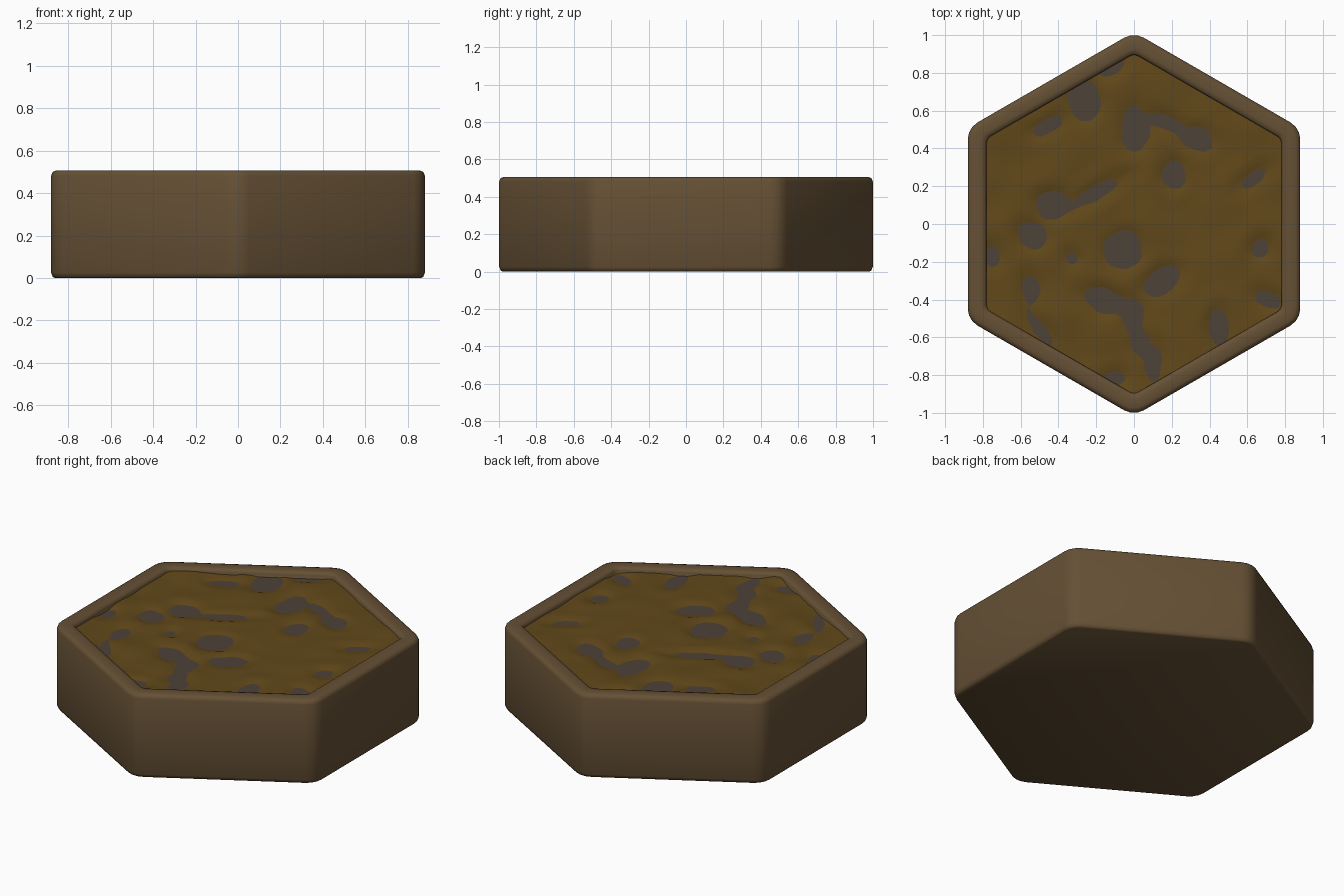
import bpy, bmesh, math
from mathutils import Vector, noise

if "Cube" in bpy.data.objects:
    bpy.data.objects.remove(bpy.data.objects["Cube"])

STONE_Z = 0.47


def finish(name, bm, color):
    bmesh.ops.recalc_face_normals(bm, faces=bm.faces)
    me = bpy.data.meshes.new(name)
    bm.to_mesh(me)
    bm.free()
    for p in me.polygons:
        p.use_smooth = True
    mat = bpy.data.materials.new(name + "_colour")
    mat.diffuse_color = (*color, 1)
    mat.use_nodes = True
    mat.node_tree.nodes["Principled BSDF"].inputs["Base Color"].default_value = mat.diffuse_color
    me.materials.append(mat)
    ob = bpy.data.objects.new(name, me)
    bpy.context.collection.objects.link(ob)
    return ob


def hex_ring(bm, apothem, z, radius):
    # hexagon with a point on +y and rounded corners
    centre = (apothem - radius) / math.cos(math.pi / 6)
    verts = []
    for i in range(6):
        a = math.radians(90 + 60 * i)
        for d in (-30, -10, 10, 30):
            b = a + math.radians(d)
            verts.append(bm.verts.new((centre * math.cos(a) + radius * math.cos(b),
                                       centre * math.sin(a) + radius * math.sin(b), z)))
    return verts


# tile body: rounded hexagonal tray with a shallow recess
bm = bmesh.new()
profile = [(0.862, 0, .09), (0.873, 0.006, .1), (0.88, 0.025, .104),
           (0.88, 0.482, .104), (0.873, 0.5, .1), (0.855, 0.507, .09),
           (0.81, 0.507, .06), (0.79, 0.503, .05), (0.782, 0.49, .05), (0.78, 0.44, .05)]
rings = [hex_ring(bm, *p) for p in profile]
for lo, hi in zip(rings, rings[1:]):
    n = len(lo)
    for i in range(n):
        j = (i + 1) % n
        bm.faces.new((lo[i], lo[j], hi[j], hi[i]))
bm.faces.new(rings[0])
bm.faces.new(rings[-1])
finish("tile_body", bm, (0.13, 0.08, 0.035))

# flat stone layer that shows through the soil
bm = bmesh.new()
bm.faces.new(hex_ring(bm, 0.782, STONE_Z, 0.05))
finish("stone_layer", bm, (0.075, 0.055, 0.04))

# dips in the soil: x, y, half length, half width, angle
DIPS = [(-.26, .65, .09, .11, 0), (-.45, .52, .08, .04, 25), (-.12, .83, .09, .04, 25),
        (.01, .51, .08, .12, 0), (.17, .53, .13, .04, -25), (.33, .45, .09, .06, -20),
        (.21, .26, .06, .08, 0), (.63, .24, .08, .035, 35), (-.43, .1, .09, .08, 0),
        (-.22, .15, .16, .035, 30), (-.54, -.06, .08, .07, 0), (-.06, -.14, .1, .1, 0),
        (.15, -.3, .11, .065, 30), (-.15, -.41, .13, .06, -20), (0, -.5, .06, .09, 0),
        (.03, -.63, .05, .09, 20), (.1, -.74, .045, .1, 0), (.45, -.55, .055, .1, 0),
        (-.55, -.35, .045, .08, 0), (-.5, -.55, .13, .035, -60), (.67, -.13, .045, .05, 0),
        (-.75, -.17, .04, .06, 0), (.71, -.4, .07, .045, -30), (-.1, -.82, .06, .04, 0),
        (-.33, -.18, .03, .035, 0)]


def soil_height(p):
    q = p + 0.02 * Vector((noise.noise(p * 9), noise.noise(p * 9 + Vector((7, 3, 5))), 0))
    d = 9
    for x, y, a, b, ang in DIPS:
        c, s = math.cos(math.radians(ang)), math.sin(math.radians(ang))
        u, v = q.x - x, q.y - y
        e = math.hypot((u * c + v * s) / a, (v * c - u * s) / b)
        d = min(d, (e - 1) * min(a, b))
    edge = max(-0.015, min(0.012, d * 0.3))
    bump = noise.noise(p * 5) * 0.012 if d > 0 else 0
    return STONE_Z + edge + bump * min(1, max(0, d) * 12)


# uneven soil sheet
bm = bmesh.new()
bmesh.ops.create_circle(bm, cap_ends=True, cap_tris=True, segments=6,
                        radius=0.785 / math.cos(math.pi / 6))
bmesh.ops.subdivide_edges(bm, edges=bm.edges[:], cuts=23, use_grid_fill=True)
# point the hexagon along y
tip = max((v.co for v in bm.verts), key=lambda c: c.length)
turn = math.pi / 2 - math.atan2(tip.y, tip.x)
for v in bm.verts:
    x, y = v.co.x, v.co.y
    v.co.x = x * math.cos(turn) - y * math.sin(turn)
    v.co.y = x * math.sin(turn) + y * math.cos(turn)
for v in bm.verts:
    v.co.z = soil_height(v.co.copy())
finish("soil", bm, (0.12, 0.065, 0.01))
